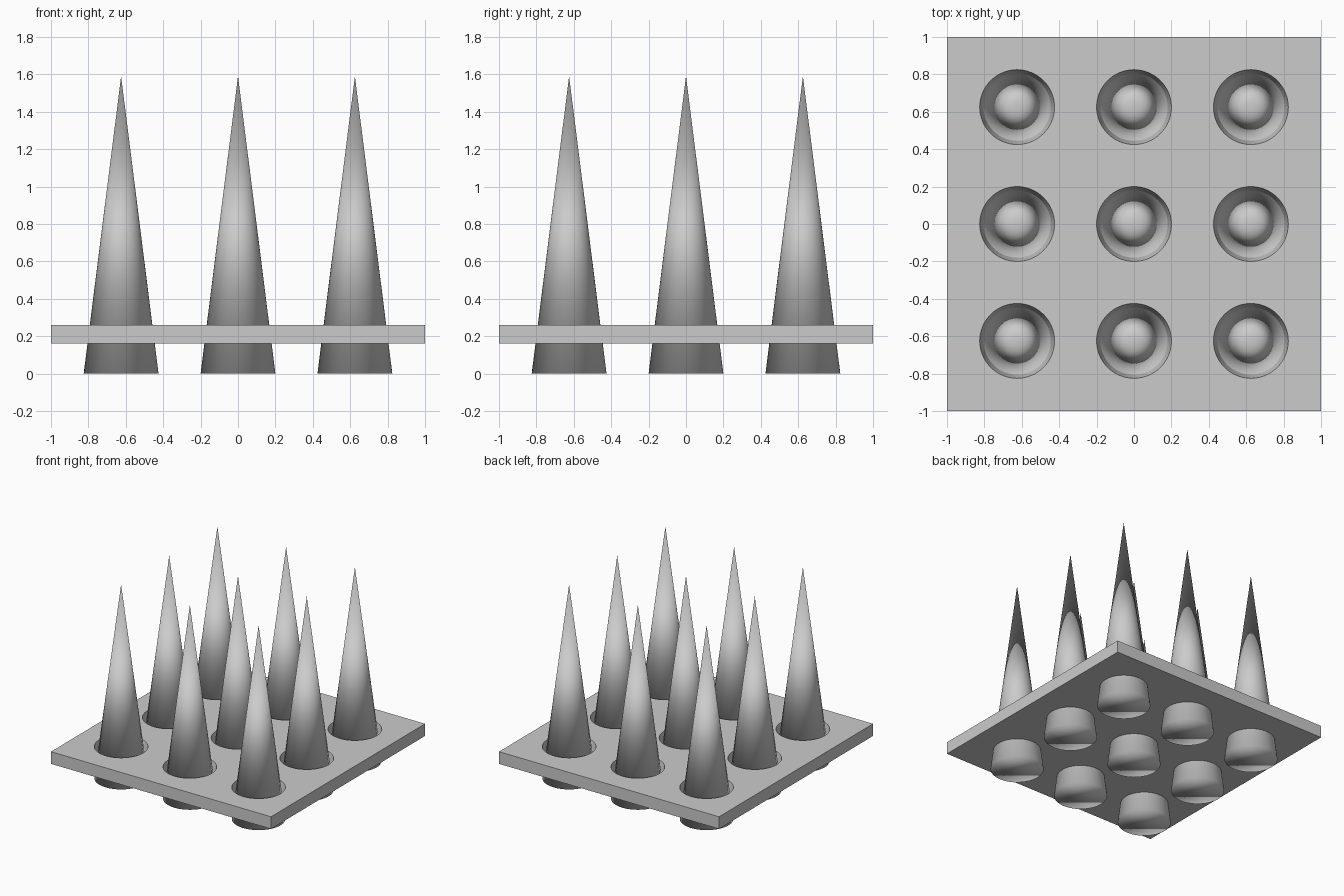
import bpy, bmesh
from mathutils import Matrix

if "Cube" in bpy.data.objects:
    bpy.data.objects.remove(bpy.data.objects["Cube"])

SPACING = 0.625
SEGMENTS = 64
GRID = [(x * SPACING, y * SPACING) for x in (-1, 0, 1) for y in (-1, 0, 1)]

grey = bpy.data.materials.new("light_grey")
grey.diffuse_color = (0.6, 0.6, 0.6, 1)
grey.use_nodes = True
grey.node_tree.nodes["Principled BSDF"].inputs["Base Color"].default_value = grey.diffuse_color


def make_object(name, bm):
    mesh = bpy.data.meshes.new(name)
    bm.to_mesh(mesh)
    bm.free()
    mesh.materials.append(grey)
    obj = bpy.data.objects.new(name, mesh)
    bpy.context.collection.objects.link(obj)
    return obj


def add_frustum(bm, x, y, z0, z1, r0, r1):
    bmesh.ops.create_cone(
        bm, cap_ends=True, segments=SEGMENTS, radius1=r0, radius2=r1,
        depth=z1 - z0, matrix=Matrix.Translation((x, y, (z0 + z1) / 2)))


# Nine tall cones, smooth all over
for i, (x, y) in enumerate(GRID):
    bm = bmesh.new()
    add_frustum(bm, 0, 0, 0, 1.59, 0.2, 0)
    bmesh.ops.remove_doubles(bm, verts=bm.verts, dist=0.0001)
    for face in bm.faces:
        face.smooth = True
    cone = make_object(f"cone_{i + 1}", bm)
    cone.location = (x, y, 0)

# Square plate resting on the cones
bm = bmesh.new()
bmesh.ops.create_cube(
    bm, size=1,
    matrix=Matrix.Translation((0, 0, 0.21)) @ Matrix.Diagonal((2, 2, 0.1, 1)))
plate = make_object("plate", bm)

# Tapered holes, wider at the top and gripping the cones underneath
bm = bmesh.new()
for x, y in GRID:
    add_frustum(bm, x, y, 0.11, 0.31, 0.17, 0.21)
cutter = make_object("hole_cutter", bm)
cutter.hide_render = True
cutter.hide_viewport = True

holes = plate.modifiers.new("holes", 'BOOLEAN')
holes.operation = 'DIFFERENCE'
holes.solver = 'EXACT'
holes.object = cutter
